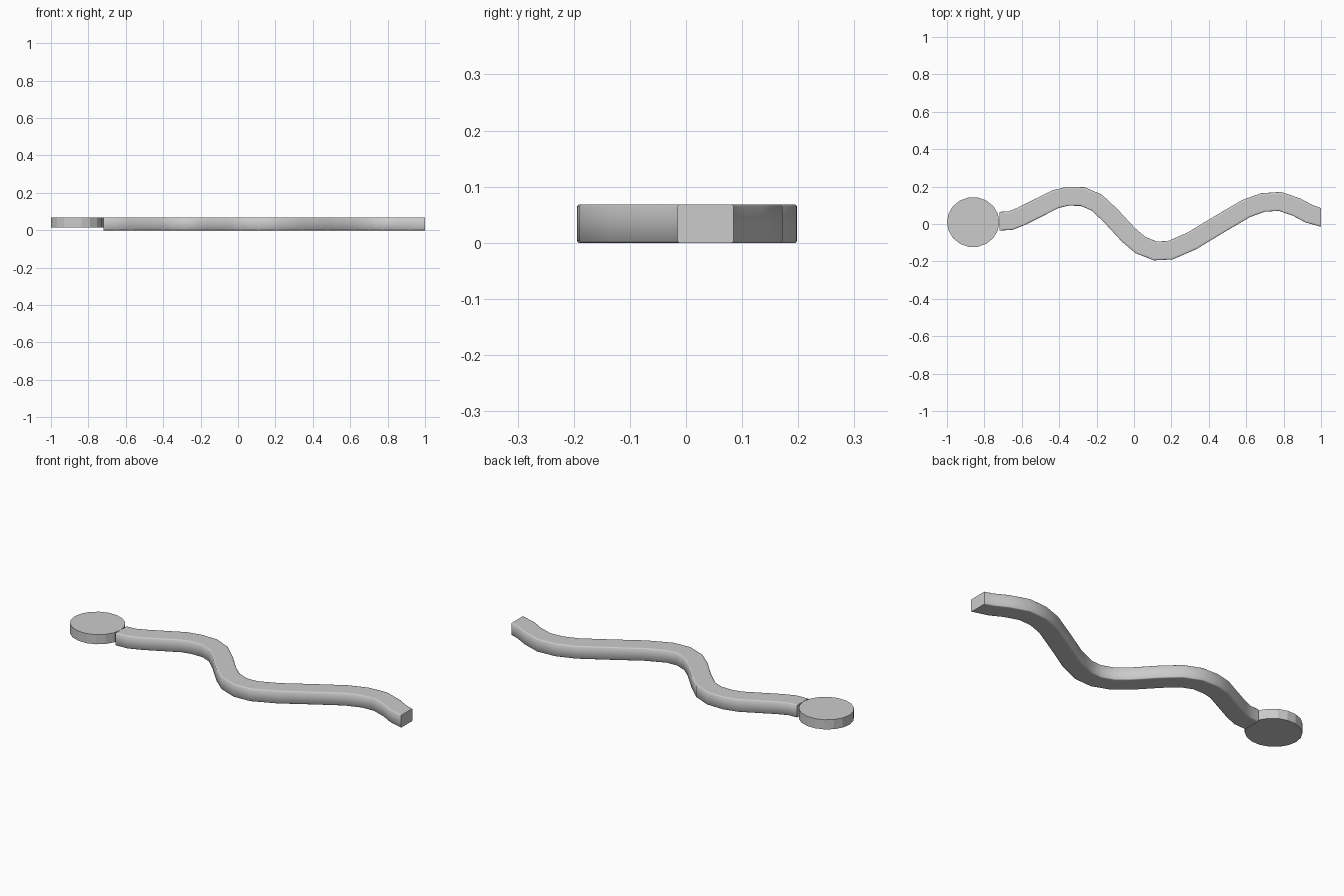
import bpy, bmesh, math
from mathutils import Vector, Matrix

if "Cube" in bpy.data.objects:
    bpy.data.objects.remove(bpy.data.objects["Cube"])


def make_object(name, bm):
    bmesh.ops.recalc_face_normals(bm, faces=bm.faces[:])
    mesh = bpy.data.meshes.new(name)
    bm.to_mesh(mesh)
    bm.free()
    obj = bpy.data.objects.new(name, mesh)
    bpy.context.collection.objects.link(obj)
    return obj


# Round flat head
bm = bmesh.new()
bmesh.ops.create_cone(bm, cap_ends=True, segments=18, radius1=0.14,
                      radius2=0.14, depth=0.053)
bmesh.ops.transform(bm, verts=bm.verts[:],
                    matrix=Matrix.Translation((-0.86, 0.01, 0.0415))
                    @ Matrix.Rotation(math.pi / 2, 4, 'Z')
                    @ Matrix.Diagonal((0.134 / 0.14, 1, 1, 1)))
make_object("round_head", bm)

# Wavy body: centre line swept with a square-edged section
path = [Vector(p) for p in (
    (-0.72, 0.015), (-0.66, 0.018), (-0.60, 0.042), (-0.42, 0.133),
    (-0.355, 0.148), (-0.275, 0.147), (-0.20, 0.115), (-0.125, 0.045),
    (-0.03, -0.058), (0.035, -0.113), (0.115, -0.144), (0.195, -0.14),
    (0.31, -0.09), (0.45, -0.005), (0.60, 0.083), (0.69, 0.115),
    (0.78, 0.121), (0.87, 0.09), (0.935, 0.055), (1.0, 0.035))]
w, h, c, inset = 0.05, 0.068, 0.003, 0.012
half = [(w - inset, 0), (w - c, 0), (w, c), (w, h - c), (w - c, h), (w - inset, h)]
section = half + [(-s, z) for s, z in reversed(half)]

bm = bmesh.new()
rings = []
last = len(path) - 1
for i, p in enumerate(path):
    if i in (0, last):
        side, miter = Vector((0, 1)), 1
    else:
        d1 = (p - path[i - 1]).normalized()
        d2 = (path[i + 1] - p).normalized()
        t = (d1 + d2).normalized()
        side, miter = Vector((-t.y, t.x)), 1 / t.dot(d1)
    rings.append([bm.verts.new((*(p + side * s * miter), z)) for s, z in section])
n = len(section)
for a, b in zip(rings, rings[1:]):
    for j in range(n):
        k = (j + 1) % n
        bm.faces.new((a[j], a[k], b[k], b[j]))
bm.faces.new(rings[0])
bm.faces.new(rings[-1])
body = make_object("wavy_body", bm)

# Soft sides, crisp end caps
bpy.context.view_layer.objects.active = body
body.select_set(True)
bpy.ops.object.shade_smooth_by_angle(angle=math.radians(50))
